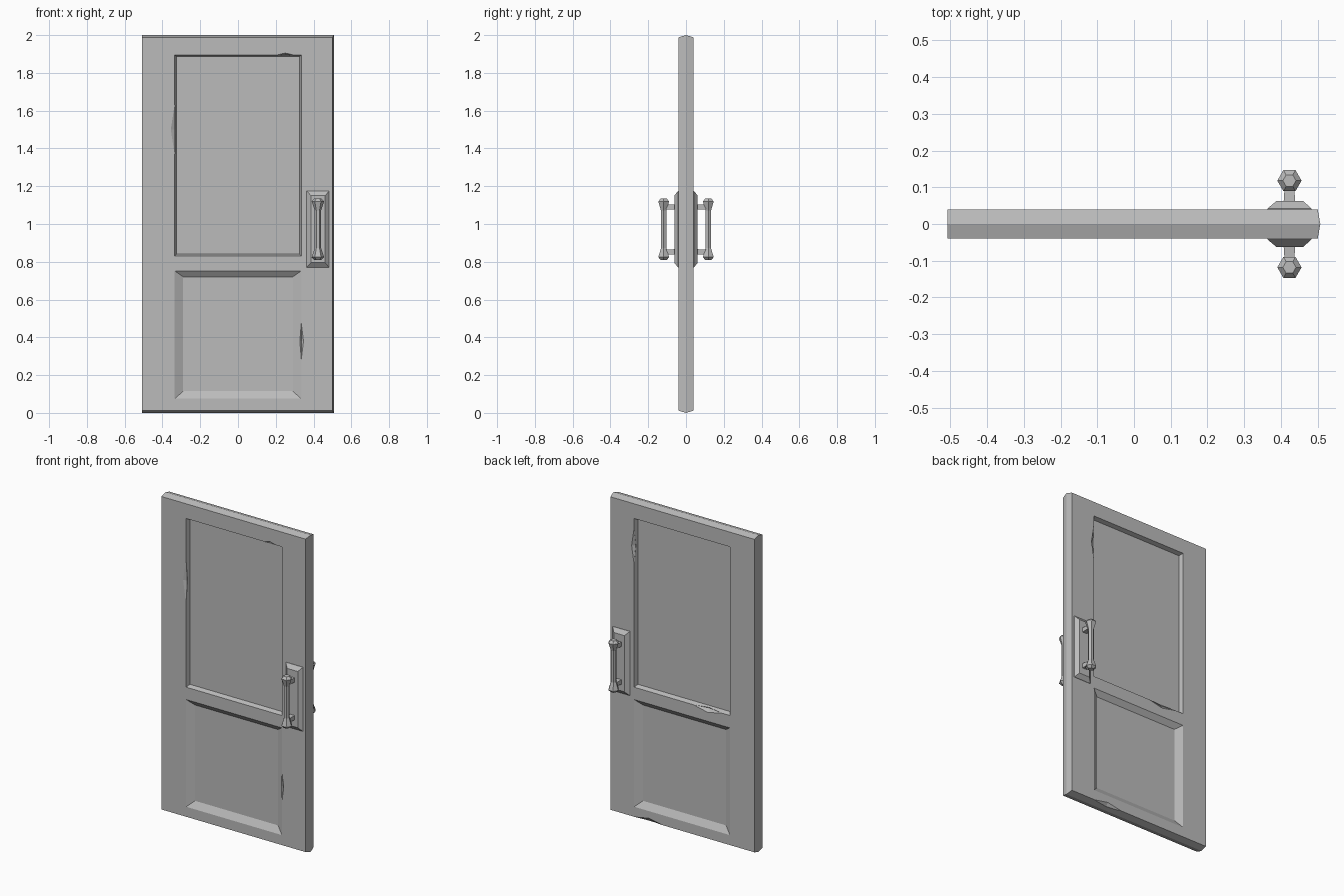
import bpy
import bmesh

cube = bpy.data.objects.get("Cube")
if cube:
    bpy.data.objects.remove(cube)

grey = bpy.data.materials.new("door grey")
grey.use_nodes = True
grey.diffuse_color = (0.5, 0.5, 0.5, 1)
grey.node_tree.nodes["Principled BSDF"].inputs["Base Color"].default_value = (0.5, 0.5, 0.5, 1)


def finish(name, bm):
    bmesh.ops.recalc_face_normals(bm, faces=bm.faces)
    mesh = bpy.data.meshes.new(name)
    bm.to_mesh(mesh)
    bm.free()
    mesh.materials.append(grey)
    obj = bpy.data.objects.new(name, mesh)
    bpy.context.collection.objects.link(obj)
    return obj


def loft(name, rings):
    """Skin rectangles given as (y, x0, x1, z0, z1)."""
    bm = bmesh.new()
    loops = [[bm.verts.new(p) for p in ((x0, y, z0), (x1, y, z0), (x1, y, z1), (x0, y, z1))]
             for y, x0, x1, z0, z1 in rings]
    bm.faces.new(loops[0])
    bm.faces.new(loops[-1])
    for a, b in zip(loops, loops[1:]):
        for i in range(4):
            j = (i + 1) % 4
            bm.faces.new((a[i], a[j], b[j], b[i]))
    return finish(name, bm)


def grip(name, x, y, profile):
    """Six-sided turned bar from (radius, z) pairs."""
    bm = bmesh.new()
    bottom = bmesh.ops.create_circle(bm, cap_ends=True, segments=6, radius=1)
    loop = list(bottom["verts"])
    base = [v.co.copy() for v in loop]
    # Put two opposite corners on the x axis
    base.sort(key=lambda c: c.xy.angle_signed((1, 0)))
    bm.clear()
    from math import cos, sin, pi
    loops = [[bm.verts.new((x + r * cos(k * pi / 3), y + r * sin(k * pi / 3), z))
              for k in range(6)] for r, z in profile]
    bm.faces.new(loops[0])
    bm.faces.new(loops[-1])
    for a, b in zip(loops, loops[1:]):
        for i in range(6):
            j = (i + 1) % 6
            bm.faces.new((a[i], a[j], b[j], b[i]))
    return finish(name, bm)


def chip(centre, size):
    """Eight-sided wedge used to nick a worn edge."""
    bm = bmesh.new()
    axes = [[0, 0, 0] for _ in range(6)]
    for i, co in enumerate(axes):
        co[i // 2] = 1 if i % 2 else -1
    v = [bm.verts.new([c + s * a for c, s, a in zip(centre, size, co)]) for co in axes]
    for i in (0, 1):
        for j in (2, 3):
            for k in (4, 5):
                bm.faces.new((v[i], v[j], v[k]))
    return finish("chip_cutter", bm)


# Door slab with slightly peaked top, bottom and latch edges
face = (-0.507, 0.5, 0.012, 1.988)
slab = loft("door_slab", [(-0.04, *face), (0, -0.507, 0.507, 0, 2), (0.04, *face)])

# Recessed panels on both sides
cutters = []
for s in (-1, 1):
    for outer, inner, depth in (
            ((-0.335, 0.335, 0.83, 1.895), (-0.326, 0.326, 0.84, 1.887), 0.027),
            ((-0.335, 0.335, 0.075, 0.752), (-0.29, 0.29, 0.115, 0.72), 0.025)):
        cutters.append(loft("panel_cutter", [(s * 0.07, *outer), (s * 0.04, *outer),
                                             (s * (0.04 - depth), *inner)]))

# Worn nicks along the edges
for centre, size in (
        ((-0.335, -0.043, 1.5), (0.026, 0.015, 0.17)),
        ((0.25, -0.043, 1.895), (0.05, 0.02, 0.012)),
        ((0.335, -0.043, 0.38), (0.015, 0.015, 0.12)),
        ((0.335, 0.043, 1.72), (0.02, 0.02, 0.13)),
        ((-0.18, 0.043, 0.83), (0.12, 0.02, 0.025)),
        ((0.23, 0.043, 0.01), (0.13, 0.018, 0.025))):
    cutters.append(chip(centre, size))

for cutter in cutters:
    cutter.hide_render = True
    cut = slab.modifiers.new("cut", 'BOOLEAN')
    cut.operation = 'DIFFERENCE'
    cut.solver = 'EXACT'
    cut.object = cutter
bpy.context.view_layer.update()
carved = bpy.data.meshes.new_from_object(slab.evaluated_get(bpy.context.evaluated_depsgraph_get()))
slab.modifiers.clear()
slab.data = carved
for cutter in cutters:
    bpy.data.objects.remove(cutter)

# Pull handles on both sides
for s, side in ((-1, "front"), (1, "back")):
    base = (0.363, 0.483, 0.77, 1.175)
    loft(side + "_handle_plate", [(s * 0.03, *base), (s * 0.042, *base),
                                  (s * 0.062, 0.387, 0.461, 0.795, 1.15)])
    for z, place in ((0.852, "lower"), (1.09, "upper")):
        loft(f"{side}_{place}_handle_post",
             [(s * 0.055, 0.407, 0.439, z - 0.015, z + 0.015),
              (s * 0.118, 0.411, 0.435, z - 0.011, z + 0.011)])
    half = [(0.017, 0.1), (0.033, 0.148), (0.018, 0.163)]
    profile = [(r, 0.972 - h) for r, h in reversed(half)] + [(r, 0.972 + h) for r, h in half]
    grip(side + "_handle_grip", 0.423, s * 0.118, profile)
